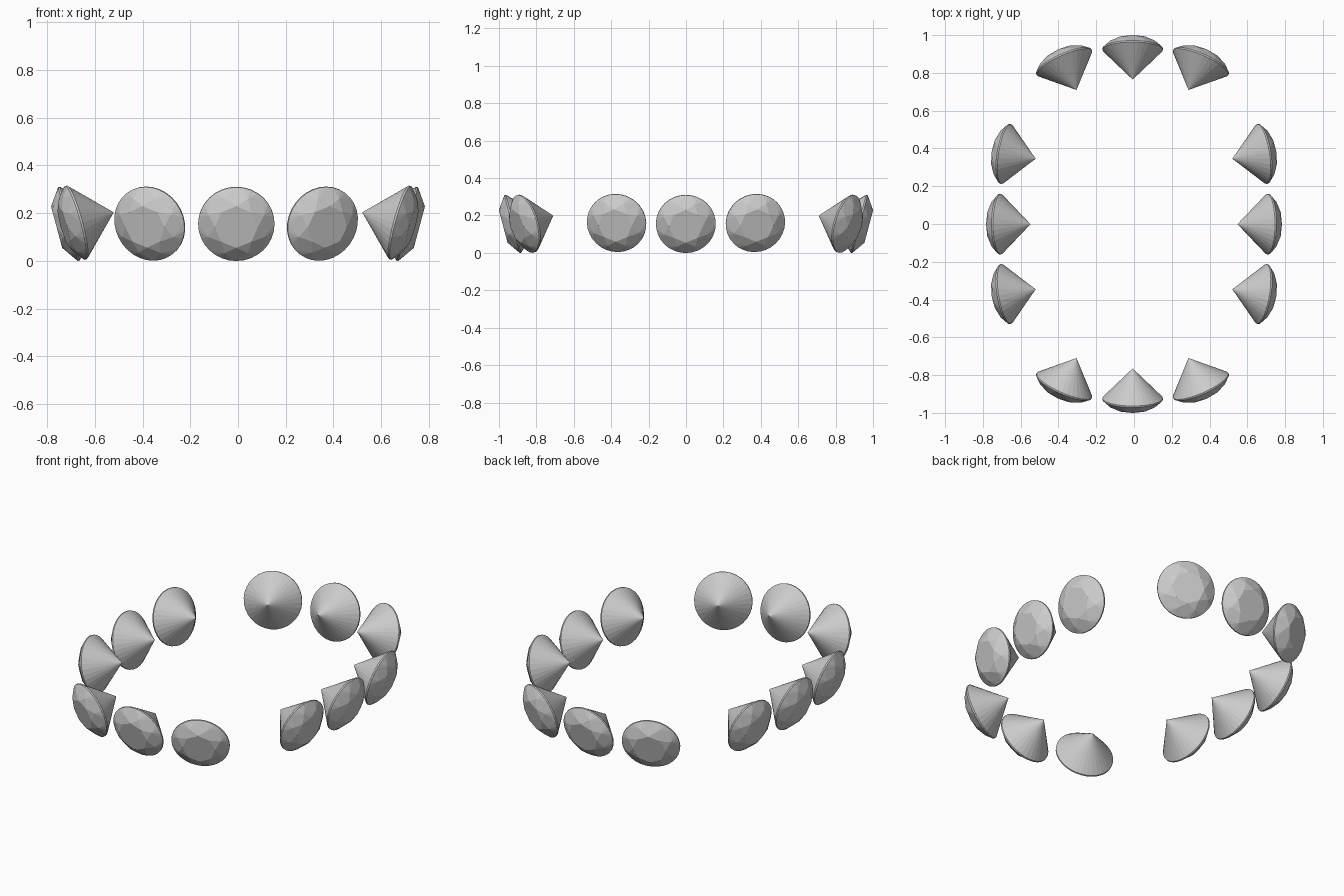
import bpy, bmesh
from math import sin, cos, pi, radians
from mathutils import Matrix

if "Cube" in bpy.data.objects:
    bpy.data.objects.remove(bpy.data.objects["Cube"])

R, TABLE, CROWN, DEPTH, GIRDLE = 0.16, 0.09, 0.053, 0.167, 0.004
TILT = radians(15)


def brilliant_mesh():
    """Round brilliant: table up (+z), culet down, girdle plane at z = 0."""
    bm = bmesh.new()

    def ring(n, r, z, off=0.0):
        return [bm.verts.new((r * cos(2 * pi * (i + off) / n),
                              r * sin(2 * pi * (i + off) / n), z)) for i in range(n)]

    table = ring(8, TABLE, CROWN)
    mid = ring(8, 0.127, 0.034, 0.5)
    top = ring(32, R, GIRDLE)
    low = ring(32, R, -GIRDLE)
    culet = bm.verts.new((0, 0, -DEPTH))

    bm.faces.new(table)
    for k in range(8):
        n = (k + 1) % 8
        # star facet, the two halves of the kite, upper girdle facets
        bm.faces.new((table[k], mid[k], table[n]))
        bm.faces.new((table[k], mid[k - 1], top[4 * k]))
        bm.faces.new((table[k], top[4 * k], mid[k]))
        for j in range(4):
            bm.faces.new((mid[k], top[4 * k + j], top[(4 * k + j + 1) % 32]))
    # girdle band and pavilion
    for i in range(32):
        j = (i + 1) % 32
        bm.faces.new((top[i], low[i], low[j], top[j]))
        bm.faces.new((low[i], culet, low[j]))
    bmesh.ops.recalc_face_normals(bm, faces=bm.faces)
    me = bpy.data.meshes.new("brilliant_gem")
    bm.to_mesh(me)
    bm.free()
    return me


MESH = brilliant_mesh()


def gem(name, x, y, z, yaw):
    """Place a gem with its table facing outward along yaw and slightly down."""
    ob = bpy.data.objects.new(name, MESH)
    bpy.context.collection.objects.link(ob)
    ob.matrix_world = (Matrix.Translation((x, y, z)) @ Matrix.Rotation(radians(yaw), 4, 'Z')
                       @ Matrix.Rotation(pi / 2 + TILT, 4, 'Y'))


# side rows (left and right)
for side, s, base in (("right", 1, 0), ("left", -1, 180)):
    gem(f"gem_{side}_middle", s * 0.709, -0.001, 0.155, base)
    for end, e in (("back", 1), ("front", -1)):
        gem(f"gem_{side}_{end}", s * 0.68, e * 0.371, 0.16, base + s * e * 9)

# end rows (front and back)
for end, e in (("back", 1), ("front", -1)):
    gem(f"gem_{end}_middle", -0.007, e * 0.926, 0.155, e * 90)
    for side, s in (("right", 1), ("left", -1)):
        gem(f"gem_{end}_corner_{side}", s * 0.362 - 0.008, e * 0.857, 0.156,
            e * (90 - s * 24))
